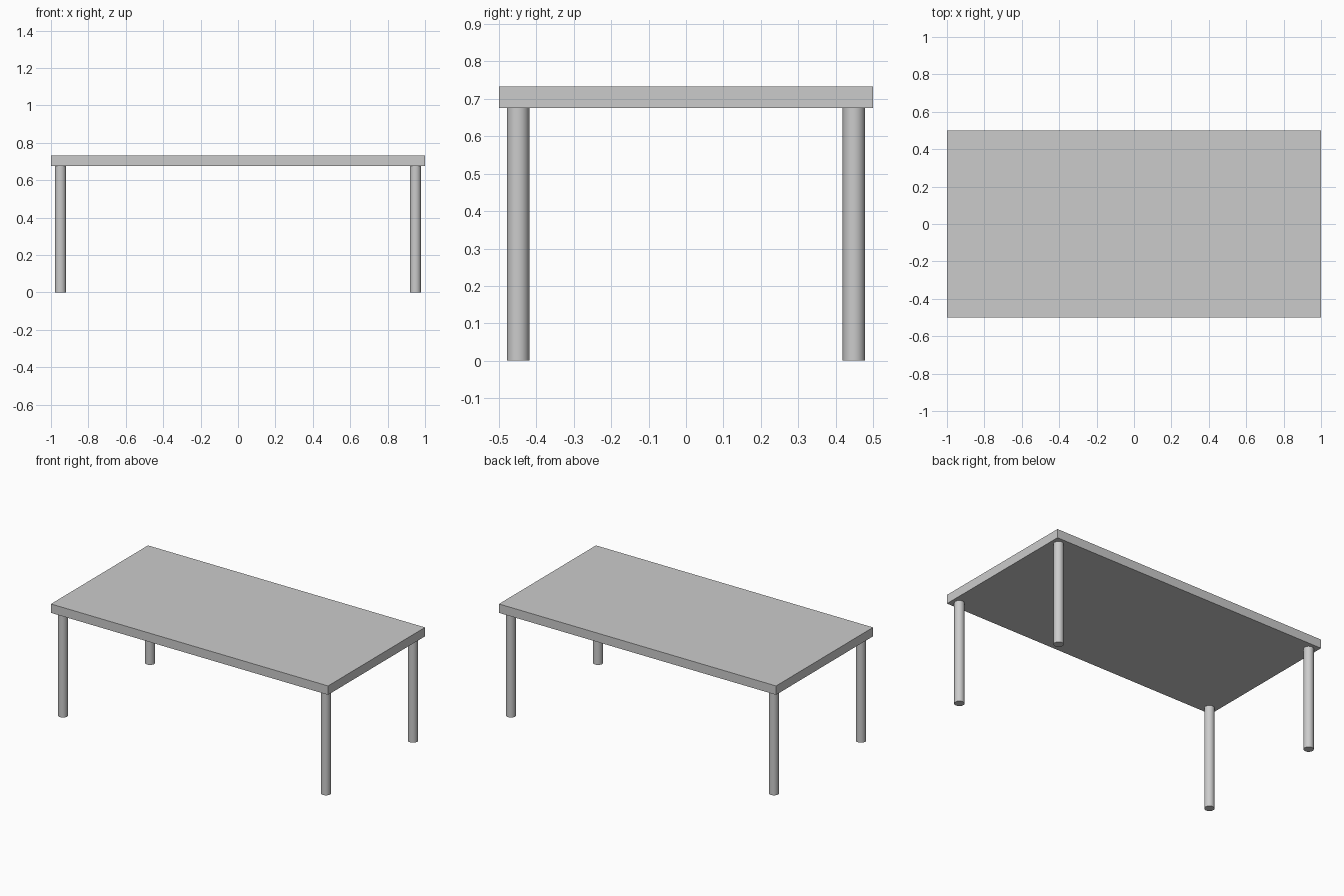
import bpy

if "Cube" in bpy.data.objects:
    bpy.data.objects.remove(bpy.data.objects["Cube"])

TOP_Z, UNDER_Z = 0.733, 0.675
LEG_R, LEG_X, LEG_Y = 0.03, 0.949, 0.449

# Tabletop slab
bpy.ops.mesh.primitive_cube_add(size=1, location=(0, 0, (TOP_Z + UNDER_Z) / 2))
top = bpy.context.object
top.name = "tabletop"
top.scale = (2, 1, TOP_Z - UNDER_Z)
bpy.ops.object.transform_apply(location=False, rotation=False, scale=True)

# Four round legs
for side, sx in (("left", -1), ("right", 1)):
    for end, sy in (("front", -1), ("back", 1)):
        bpy.ops.mesh.primitive_cylinder_add(
            vertices=16, radius=LEG_R, depth=UNDER_Z,
            location=(sx * LEG_X, sy * LEG_Y, UNDER_Z / 2))
        leg = bpy.context.object
        leg.name = f"{end}_{side}_leg"
        bpy.ops.object.shade_smooth_by_angle()
